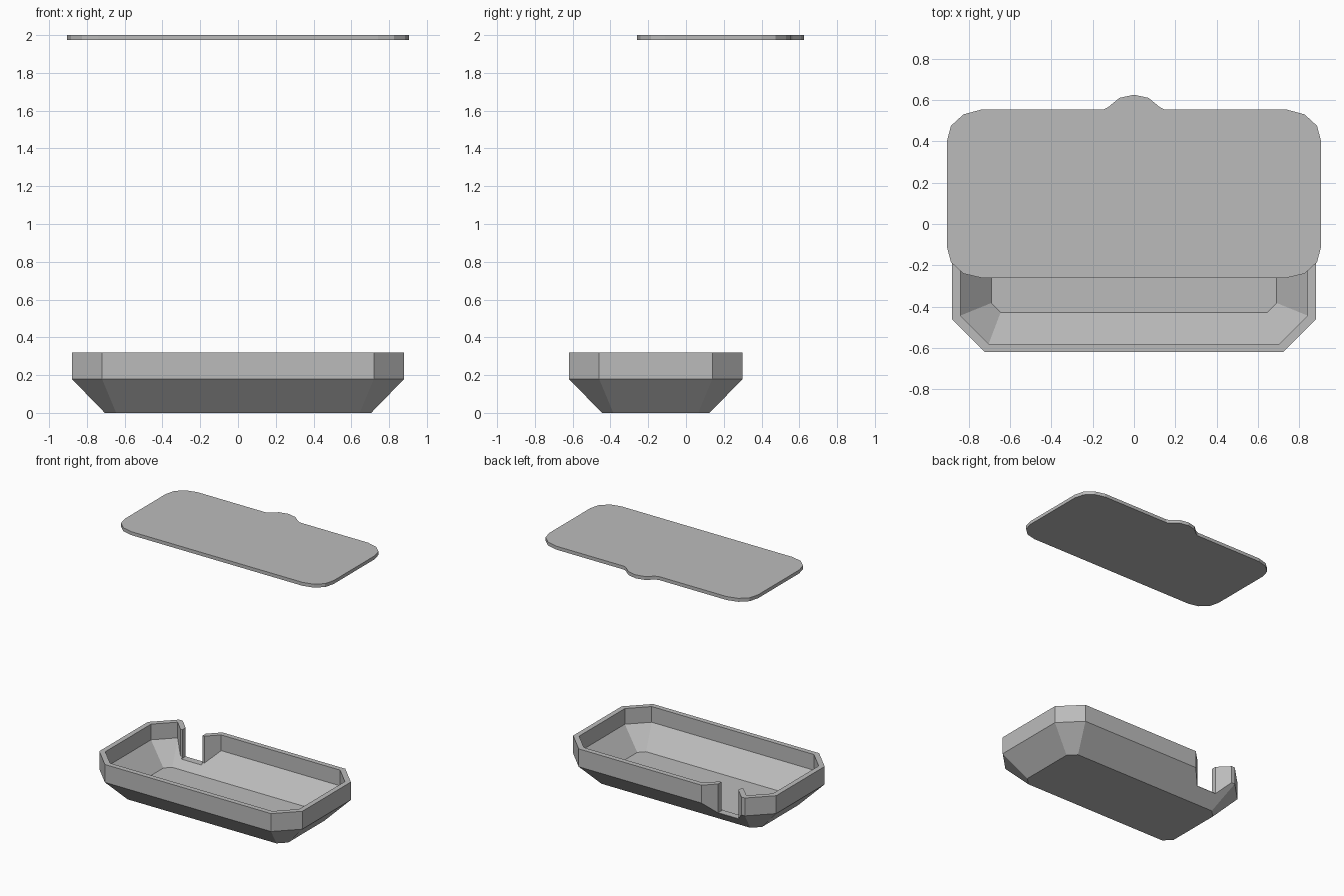
import bpy, bmesh

if "Cube" in bpy.data.objects:
    bpy.data.objects.remove(bpy.data.objects["Cube"], do_unlink=True)

grey = bpy.data.materials.new("plain grey")
grey.use_nodes = True
grey.diffuse_color = (0.5, 0.5, 0.5, 1)
grey.node_tree.nodes["Principled BSDF"].inputs["Base Color"].default_value = (0.5, 0.5, 0.5, 1)


def loft(name, rings):
    """Closed solid through stacked outlines, given as (z, [(x, y), ...])."""
    bm = bmesh.new()
    loops = [[bm.verts.new((x, y, z)) for x, y in outline] for z, outline in rings]
    for low, high in zip(loops, loops[1:]):
        n = len(low)
        for i in range(n):
            j = (i + 1) % n
            bm.faces.new((low[i], low[j], high[j], high[i]))
    bm.faces.new(loops[0][::-1])
    bm.faces.new(loops[-1])
    bmesh.ops.recalc_face_normals(bm, faces=bm.faces)
    mesh = bpy.data.meshes.new(name)
    bm.to_mesh(mesh)
    bm.free()
    mesh.materials.append(grey)
    obj = bpy.data.objects.new(name, mesh)
    bpy.context.collection.objects.link(obj)
    return obj


def cut(target, cutter, keep=False):
    mod = target.modifiers.new("cut", 'BOOLEAN')
    mod.operation, mod.solver, mod.object = 'DIFFERENCE', 'EXACT', cutter
    bpy.context.view_layer.objects.active = target
    bpy.ops.object.modifier_apply(modifier=mod.name)
    if not keep:
        bpy.data.objects.remove(cutter, do_unlink=True)


MID_Y = -0.16


def octagon(hx, hy, c):
    """Rectangle with chamfered corners, anticlockwise."""
    pts = [(hx, hy - c), (hx - c, hy), (c - hx, hy), (-hx, hy - c),
           (-hx, c - hy), (c - hx, -hy), (hx - c, -hy), (hx, c - hy)]
    return [(x, y + MID_Y) for x, y in pts]


# Tray: sloped base and upright rim, with a hollow inside
WALL = 0.04
SPREAD = WALL * 0.414
tray = loft("tray", [(0, octagon(0.705, 0.285, 0.06)),
                     (0.18, octagon(0.88, 0.46, 0.16)),
                     (0.32, octagon(0.88, 0.46, 0.16))])
hollow = loft("hollow_cutter", [(WALL, octagon(0.69, 0.267, 0.045)),
                                (0.197, octagon(0.84, 0.42, 0.137)),
                                (0.4, octagon(0.84, 0.42, 0.137))])

# Funnel-shaped recess in the back wall, with cheeks of the same thickness
CX, GAP, DEPTH, BACK = -0.517, 0.0875, 0.085, 0.30


def funnel(offset, spread):
    y = BACK - DEPTH - offset
    half = GAP + spread
    reach = BACK + 0.1 - y - offset + offset
    return [(CX - half, y), (CX + half, y),
            (CX + half + reach, y + reach), (CX - half - reach, y + reach)]


cut(hollow, loft("cheek_block", [(-0.1, funnel(WALL, SPREAD)), (0.5, funnel(WALL, SPREAD))]))
cut(tray, hollow)
cut(tray, loft("recess_cutter", [(-0.1, funnel(0, 0)), (0.5, funnel(0, 0))]))

# Opening between the cheeks
slot = [(CX - GAP, 0.1), (CX + GAP, 0.1), (CX + GAP, 0.4), (CX - GAP, 0.4)]
cut(tray, loft("slot_cutter", [(0.095, slot), (0.5, slot)]))

# Lid: thin plate with rounded corners and a finger tab at the back
right = [(0.74, -0.26), (0.825, -0.24), (0.885, -0.185), (0.905, -0.11),
         (0.905, 0.4), (0.885, 0.475), (0.825, 0.53), (0.74, 0.553),
         (0.15, 0.553), (0.125, 0.565), (0.07, 0.61)]
outline = right + [(0, 0.625)] + [(-x, y) for x, y in reversed(right)]
loft("lid", [(1.973, outline), (2.0, outline)])
